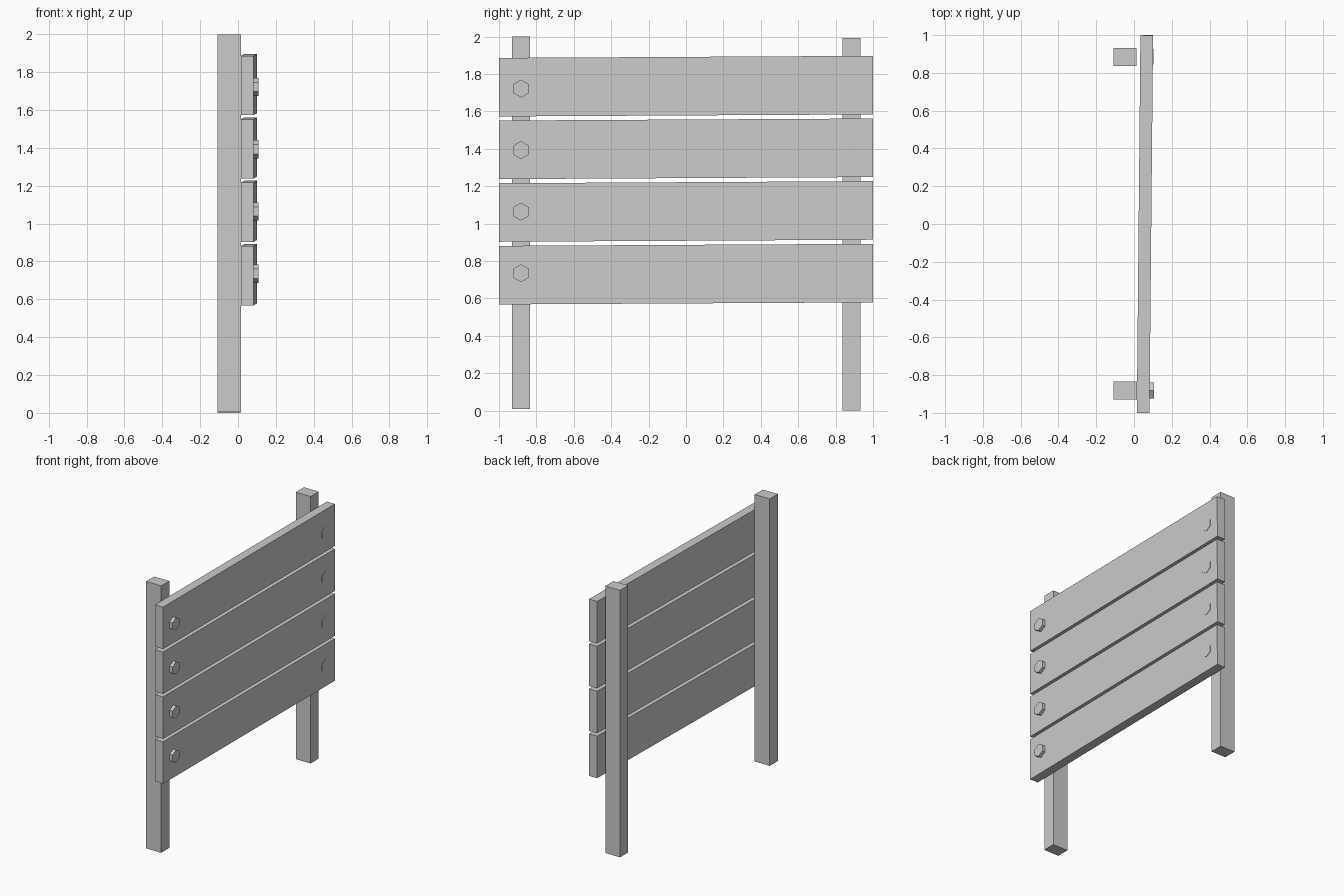
import bpy
from math import pi

if "Cube" in bpy.data.objects:
    bpy.data.objects.remove(bpy.data.objects["Cube"])


def box(name, center, size, rot=(0, 0, 0)):
    bpy.ops.mesh.primitive_cube_add(size=1, location=center, rotation=rot)
    ob = bpy.context.object
    ob.name = name
    ob.scale = size
    return ob


def bolt(name, y, z, x0, x1):
    # hexagonal head facing +x, corners pointing along y
    bpy.ops.mesh.primitive_cylinder_add(
        vertices=6, radius=0.048, depth=x1 - x0,
        location=((x0 + x1) / 2, y, z), rotation=(pi / 2, 0, pi / 2))
    ob = bpy.context.object
    ob.name = name
    # lay the axis along x, with a corner on the y axis
    ob.rotation_euler = (0, pi / 2, 0)
    for v in ob.data.vertices:
        v.co.x, v.co.y = -v.co.y, v.co.x


# Two upright posts
box("post_left", (-0.046, -0.881, 1.004), (0.124, 0.096, 1.992))
box("post_right", (-0.047, 0.884, 0.996), (0.122, 0.096, 1.992))

# Four slightly skewed planks, each with a bolt at both ends
for i in range(4):
    z = 0.73 + i * 0.335
    box(f"plank_{i + 1}", (0.058, 0, z), (0.067, 2.0, 0.313),
        (0.0055, 0, -0.0095))
    zb = 0.735 + i * 0.329
    bolt(f"bolt_left_{i + 1}", -0.882, zb, 0.06, 0.107)
    bolt(f"bolt_right_{i + 1}", 0.885, zb, 0.06, 0.103)
